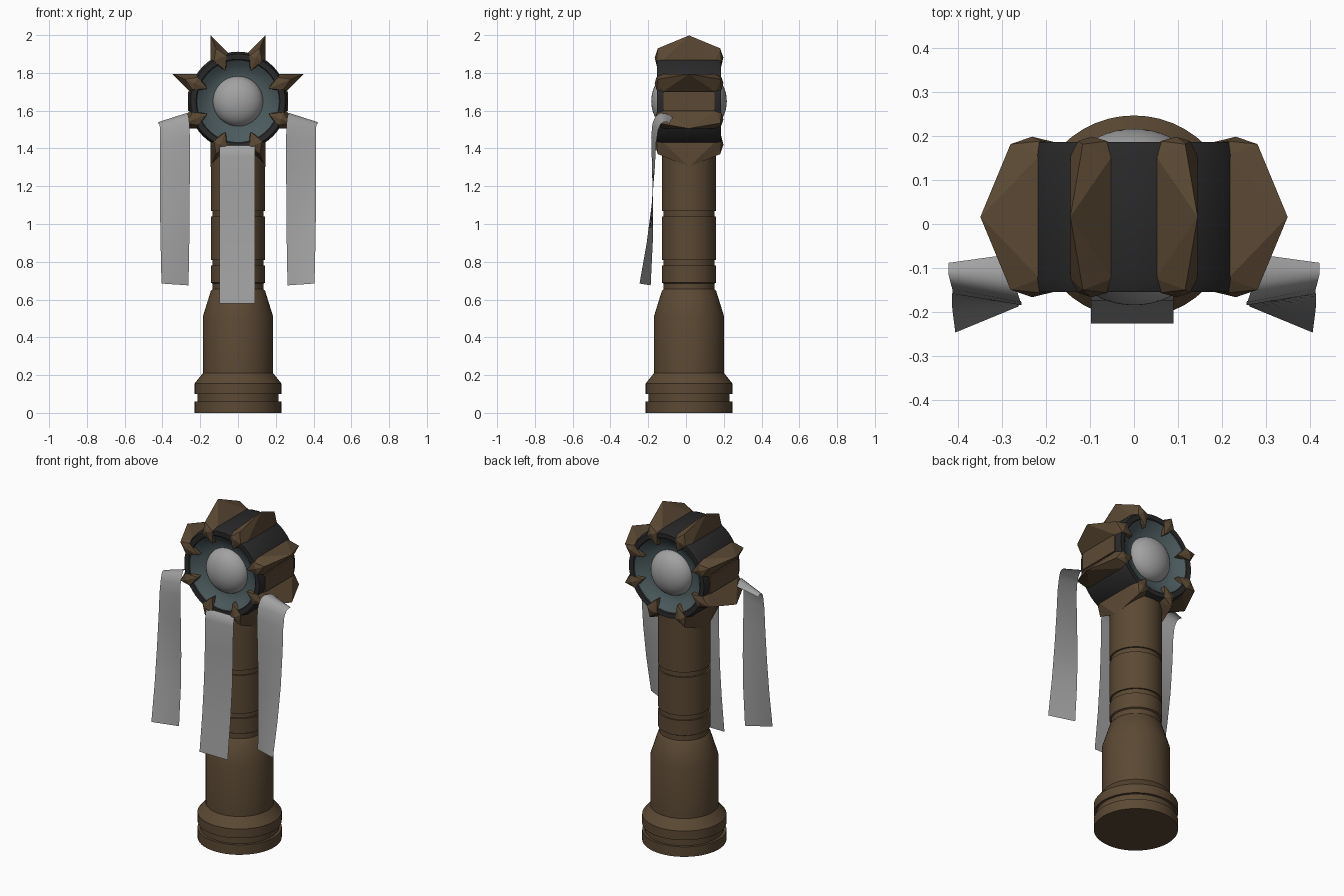
import bpy, bmesh, math
from mathutils import Vector, Matrix

if "Cube" in bpy.data.objects:
    bpy.data.objects.remove(bpy.data.objects["Cube"])

CY = 0.016                      # depth of the post and head axis
HZ = 1.65                       # height of the head centre


def material(name, rgb):
    m = bpy.data.materials.new(name)
    m.diffuse_color = (*rgb, 1)
    m.use_nodes = True
    m.node_tree.nodes["Principled BSDF"].inputs["Base Color"].default_value = m.diffuse_color
    return m


BROWN = material("brown wood", (0.105, 0.066, 0.034))
DARK = material("dark iron", (0.022, 0.022, 0.023))
TEAL = material("grey teal", (0.072, 0.105, 0.112))
GREY = material("pale grey", (0.36, 0.36, 0.36))


def make(name, bm, mat, smooth=None):
    bmesh.ops.remove_doubles(bm, verts=bm.verts, dist=1e-5)
    me = bpy.data.meshes.new(name)
    bm.to_mesh(me)
    bm.free()
    me.materials.append(mat)
    ob = bpy.data.objects.new(name, me)
    bpy.context.collection.objects.link(ob)
    if smooth:
        bpy.ops.object.select_all(action='DESELECT')
        ob.select_set(True)
        bpy.context.view_layer.objects.active = ob
        bpy.ops.object.shade_smooth_by_angle(angle=math.radians(smooth))
    return ob


def lathe(name, profile, mat, centre, axis='Z', sides=48, smooth=30):
    """Revolve (radius, height) points about z, or about y for the head."""
    bm = bmesh.new()
    vs = [bm.verts.new((r, 0, h)) for r, h in profile]
    es = [bm.edges.new(p) for p in zip(vs, vs[1:])]
    bmesh.ops.spin(bm, geom=vs + es, cent=(0, 0, 0), axis=(0, 0, 1),
                   angle=math.tau, steps=sides)
    bmesh.ops.remove_doubles(bm, verts=bm.verts, dist=1e-5)
    if axis == 'Y':
        bm.transform(Matrix.Rotation(math.pi / 2, 4, 'X'))   # local z becomes -y
    bm.transform(Matrix.Translation(centre))
    bmesh.ops.recalc_face_normals(bm, faces=bm.faces)
    return make(name, bm, mat, smooth)


# Turned post with grooves
lathe("post", [(0, 0), (.23, 0), (.23, .06), (.215, .06), (.215, .10), (.23, .10),
               (.23, .155), (.186, .21), (.186, .51), (.144, .645), (.135, .655),
               (.135, .685), (.144, .69), (.144, .78), (.135, .78), (.135, .81),
               (.144, .81), (.144, 1.04), (.135, 1.04), (.135, 1.07),
               (.144, 1.07), (.144, 1.44), (0, 1.44)], BROWN, (0, CY, 0))

# Iron drum lying along y
lathe("head_drum", [(.212, -.155), (.222, -.168), (.25, -.170), (.262, -.14),
                    (.262, .14), (.25, .170), (.222, .168), (.212, .155)],
      DARK, (0, CY, HZ), 'Y')

# Hollow dish and dome on the front and back
for side, s in (("front", 1), ("back", -1)):
    dish = lathe(side + "_dish", [(.216, s * .162), (.195, s * .145), (.165, s * .125),
                                  (.13, s * .115), (0, s * .115)],
                 TEAL, (0, CY, HZ), 'Y', smooth=50)
    # the open dish must face outwards
    if dish.data.polygons[0].normal.y * s > 0:
        dish.data.flip_normals()
    arc = [i * math.pi / 20 for i in range(11)]
    lathe(side + "_dome", [(.133 * math.cos(a), s * (.11 + .09 * math.sin(a))) for a in arc],
          GREY, (0, CY, HZ), 'Y', smooth=60)

# Eight wedge spikes wrapped over the drum
half = [(.303, 0, .165), (.25, 0, .182), (.175, 0, .165),
        (.245, .036, .172), (.245, -.036, .172), (.252, .052, .14), (.252, -.052, .14)]
for i in range(8):
    a = math.radians(22.5 + 45 * i)
    out, across = Vector((math.cos(a), 0, math.sin(a))), Vector((-math.sin(a), 0, math.cos(a)))
    pts = [(.377, 0, 0)] + half + [(r, t, -y) for r, t, y in half]
    bm = bmesh.new()
    for r, t, y in pts:
        bm.verts.new(out * r + across * t + Vector((0, y + CY, HZ)))
    hull = bmesh.ops.convex_hull(bm, input=bm.verts)
    bmesh.ops.delete(bm, geom=[v for v in bm.verts if not v.link_faces], context='VERTS')
    bmesh.ops.recalc_face_normals(bm, faces=bm.faces)
    make(f"spike_{i + 1}", bm, BROWN)

# Brown plates on the two sides of the drum
for name, s in (("right_plate", 1), ("left_plate", -1)):
    bm = bmesh.new()
    bmesh.ops.create_cube(bm, size=1)
    bm.transform(Matrix.Translation((s * .256, CY, HZ)) @ Matrix.Diagonal((.02, .27, .105, 1)))
    make(name, bm, BROWN)


def ribbon(name, edge_a, edge_b, flip=1, cols=6):
    """Thin cloth sheet spanned between two edge paths."""
    bm = bmesh.new()
    rows = []
    for p, q in zip(edge_a, edge_b):
        p, q = Vector(p), Vector(q)
        row = [p.lerp(q, k / cols) for k in range(cols + 1)]
        rows.append([bm.verts.new((v.x * flip, v.y, v.z)) for v in row])
    for r0, r1 in zip(rows, rows[1:]):
        for k in range(cols):
            f = [r0[k], r1[k], r1[k + 1], r0[k + 1]]
            bm.faces.new(f if flip > 0 else f[::-1])
    make(name, bm, GREY, 80)


# Middle ribbon
drop = [(-.14, 1.425), (-.166, 1.405), (-.173, 1.36), (-.175, 1.2), (-.183, 1.0),
        (-.2, .8), (-.226, .58)]
ribbon("middle_ribbon", [(-.098, y, z) for y, z in drop], [(.09, y, z) for y, z in drop])

# Side ribbons bending over the lower spikes and twisting outwards
inner = [(.29, -.07, 1.565), (.28, -.10, 1.583), (.27, -.135, 1.588), (.262, -.162, 1.57),
         (.257, -.178, 1.53), (.255, -.184, 1.46), (.255, -.18, 1.3), (.256, -.174, 1.1),
         (.258, -.176, .9), (.262, -.187, .675)]
outer = [(.42, -.088, 1.53), (.421, -.10, 1.54), (.42, -.117, 1.54), (.416, -.133, 1.53),
         (.412, -.147, 1.50), (.412, -.158, 1.43), (.413, -.165, 1.3), (.413, -.182, 1.1),
         (.41, -.208, .9), (.405, -.246, .685)]
ribbon("right_ribbon", inner, outer)
ribbon("left_ribbon", inner, outer, -1)
